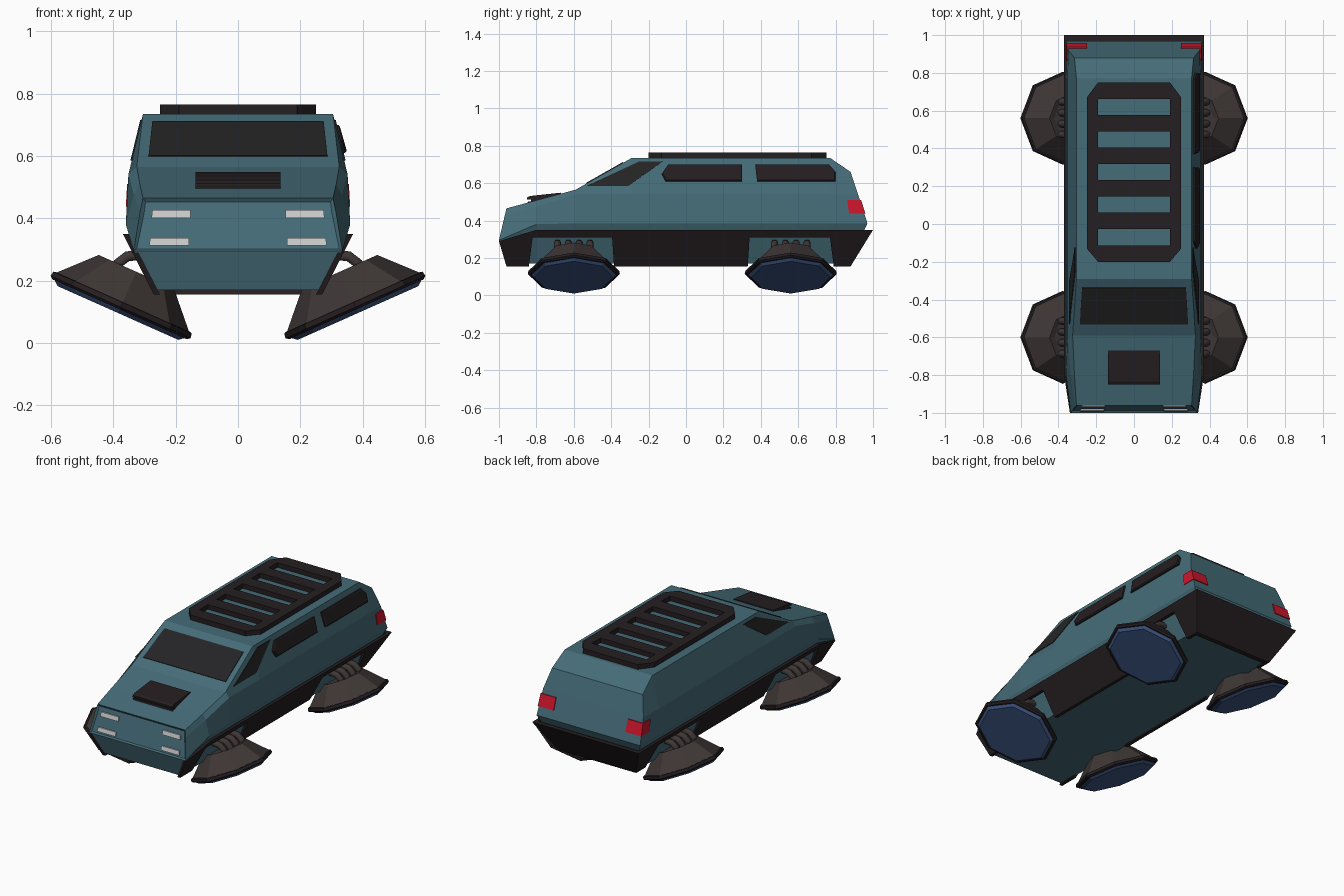
import bpy, bmesh, math
from mathutils import Vector, Matrix

if "Cube" in bpy.data.objects:
    bpy.data.objects.remove(bpy.data.objects["Cube"])


def material(name, r, g, b):
    m = bpy.data.materials.new(name)
    m.diffuse_color = (r, g, b, 1)
    m.use_nodes = True
    m.node_tree.nodes["Principled BSDF"].inputs["Base Color"].default_value = m.diffuse_color
    return m


TEAL = material("teal_paint", .06, .15, .19)
DARK = material("dark_trim", .018, .013, .015)
BROWN = material("pad_brown", .048, .037, .036)
BLUE = material("pad_blue", .045, .09, .22)
GLASS = material("dark_glass", .018, .018, .019)
RED = material("red_lens", .6, .008, .025)
PALE = material("pale_lens", .55, .55, .56)


def finish(name, bm, mat):
    bmesh.ops.recalc_face_normals(bm, faces=bm.faces)
    me = bpy.data.meshes.new(name)
    bm.to_mesh(me)
    bm.free()
    ob = bpy.data.objects.new(name, me)
    ob.data.materials.append(mat)
    bpy.context.collection.objects.link(ob)
    return ob


def loft(name, rings, mat):
    """Join rings of equal point count and cap both ends."""
    bm = bmesh.new()
    vs = [[bm.verts.new(p) for p in ring] for ring in rings]
    n = len(vs[0])
    for a, b in zip(vs, vs[1:]):
        for i in range(n):
            j = (i + 1) % n
            bm.faces.new((a[i], a[j], b[j], b[i]))
    bm.faces.new(vs[0])
    bm.faces.new(vs[-1])
    return finish(name, bm, mat)


def prism(name, pts, vec, mat):
    v = Vector(vec)
    return loft(name, [pts, [Vector(p) + v for p in pts]], mat)


# Hull: half sections of (x, y, z) from floor to roof edge, mirrored across x
sections = [
    [(.265, -.96, .17), (.335, -1, .295), (.314, -.97, .4225), (.305, -.96, .465)],
    [(.27, -.8, .17), (.36, -.8, .38), (.335, -.8, .475), (.315, -.8, .508)],
    [(.27, -.59, .17), (.36, -.59, .385), (.352, -.59, .54), (.325, -.59, .565)],
    [(.27, -.29, .17), (.36, -.29, .385), (.352, -.29, .54), (.305, -.29, .735)],
    [(.27, .77, .17), (.36, .77, .385), (.352, .77, .54), (.305, .77, .735)],
    [(.265, .87, .17), (.36, .97, .385), (.348, .92, .54), (.315, .88, .66)],
]
bm = bmesh.new()
R = [[bm.verts.new(p) for p in s] for s in sections]
L = [[bm.verts.new((-x, y, z)) for x, y, z in s] for s in sections]
for i in range(len(R) - 1):
    for side in (R, L):
        for k in range(3):
            bm.faces.new((side[i][k], side[i][k + 1], side[i + 1][k + 1], side[i + 1][k]))
    for k in (0, 3):
        bm.faces.new((R[i][k], L[i][k], L[i + 1][k], R[i + 1][k]))
caps = {}
for i in (0, len(R) - 1):
    caps[i] = [bm.faces.new((R[i][k], R[i][k + 1], L[i][k + 1], L[i][k])) for k in range(3)]
bmesh.ops.recalc_face_normals(bm, faces=bm.faces)
bmesh.ops.inset_region(bm, faces=caps[0][1:], thickness=.013, depth=-.01)
finish("hull", bm, TEAL)


# Dark skirt: slanted side panels with pad cutouts, plus a rear panel
def skirt_x(z):
    return .27 + .1 * (z - .155) / .195


skirt = [(-1, .29), (-.8, .35), (1, .35), (.88, .155), (.79, .155), (.77, .31), (.34, .31),
         (.33, .155), (-.385, .155), (-.395, .31), (-.82, .31), (-.84, .155), (-.96, .155)]
for s, tag in ((1, "right"), (-1, "left")):
    prism("skirt_" + tag, [(s * skirt_x(z), y, z) for y, z in skirt], (-s * .02, 0, 0), DARK)
prism("skirt_rear", [(-.37, 1, .35), (.37, 1, .35), (.27, .88, .155), (-.27, .88, .155)],
      (0, -.03, 0), DARK)


# Glass
def wall_x(z):
    return .352 - (z - .54) * .241


quarter = [(-.53, .585), (-.31, .585), (-.125, .715), (-.25, .715)]
for s, tag in ((1, "right"), (-1, "left")):
    prism("quarter_window_" + tag, [(s * (wall_x(z) - .002), y, z) for y, z in quarter],
          (s * .006, 0, .001), GLASS)


def shield_z(y):
    return .565 + (y + .59) * .17 / .30


prism("windshield", [(x, y, shield_z(y) - .002) for x, y in
                     ((-.287, -.53), (.287, -.53), (.275, -.335), (-.275, -.335))],
      (0, -.003, .005), GLASS)

# Raised side windows, right side only
for name, pts in (
        ("side_window_front", [(-.13, .65), (-.095, .7), (.3, .7), (.3, .61), (-.11, .61)]),
        ("side_window_rear", [(.37, .7), (.765, .7), (.8, .66), (.8, .61), (.38, .61)])):
    cy = sum(p[0] for p in pts) / 5
    outer = [(wall_x(z) + .014, cy + (y - cy) * .96, .655 + (z - .655) * .85) for y, z in pts]
    loft(name, [[(wall_x(z) - .005, y, z) for y, z in pts],
                [(wall_x(z) + .009, y, z) for y, z in pts], outer], DARK)

# Hood scoop with two lips over a slot
scoop = [(-.85, .49), (-.845, .503), (-.83, .503), (-.83, .512), (-.85, .512), (-.85, .523),
         (-.835, .531), (-.67, .549), (-.665, .53)]
prism("hood_scoop", [(-.137, y, z) for y, z in scoop], (.274, 0, 0), DARK)

# Roof rack: chamfered rails and six cross bars
for s, tag in ((1, "right"), (-1, "left")):
    rail = [(.19, -.2), (.25, -.13), (.25, .67), (.19, .75)]
    prism("rack_rail_" + tag, [(s * x, y, .73) for x, y in rail], (0, 0, .035), DARK)
for i in range(6):
    y = -.2 + .1726 * i
    prism(f"rack_bar_{i + 1}", [(-.19, y, .73), (.19, y, .73), (.19, y + .087, .73),
                                (-.19, y + .087, .73)], (0, 0, .035), DARK)

# Head lamps and tail lamps
for s, tag in ((1, "right"), (-1, "left")):
    for level, z0, z1, x0, x1 in (("upper", .40, .426, .153, .278), ("lower", .312, .337, .158, .285)):
        pts = [(s * x, -1 + (z - .295) * .235 + .012, z)
               for x, z in ((x0, z0), (x1, z0), (x1 - .003, z1), (x0, z1))]
        prism(f"head_lamp_{level}_{tag}", pts, (0, -.009, 0), PALE)
    rings = []
    for z, xs, yr, yf in ((.438, .36, .959, .872), (.51, .356, .936, .862)):
        rings.append([(s * .25, yr, z), (s * xs, yr, z), (s * xs, yf, z), (s * .25, yf, z)])
    loft("tail_lamp_" + tag, rings, RED)


# Hover pads: tilted octagonal stacks with bent struts
def stack(name, frame, levels, mat):
    loft(name, [[frame @ Vector((r * math.cos(k * math.pi / 4), r * math.sin(k * math.pi / 4), w))
                 for k in range(8)] for r, w in levels], mat)


for s, side in ((1, "right"), (-1, "left")):
    for cy, end in ((-.6, "front"), (.56, "rear")):
        tag = f"{end}_{side}"
        frame = Matrix.Translation((s * .377, cy, .115)) @ Matrix.Rotation(-s * math.radians(24), 4, 'Y')
        stack("pad_emitter_" + tag, frame, [(.212, -.021), (.23, -.006), (.23, .005)], BLUE)
        stack("pad_rim_" + tag, frame, [(.236, -.008), (.246, 0), (.243, .016), (.236, .018)], DARK)
        stack("pad_shell_" + tag, frame, [(.236, .014), (.132, .124), (.1, .115)], BROWN)
        cu = bpy.data.curves.new("pad_struts_" + tag, 'CURVE')
        cu.dimensions = '3D'
        cu.bevel_depth = .019
        cu.bevel_resolution = 1
        cu.use_fill_caps = True
        for off in (-.087, -.029, .029, .087):
            path = [(.395, .225), (.385, .255), (.355, .278), (.27, .285)]
            sp = cu.splines.new('POLY')
            sp.points.add(len(path) - 1)
            for p, (x, z) in zip(sp.points, path):
                p.co = (s * x, cy + off, z, 1)
        cu.materials.append(BROWN)
        bpy.context.collection.objects.link(bpy.data.objects.new("pad_struts_" + tag, cu))
